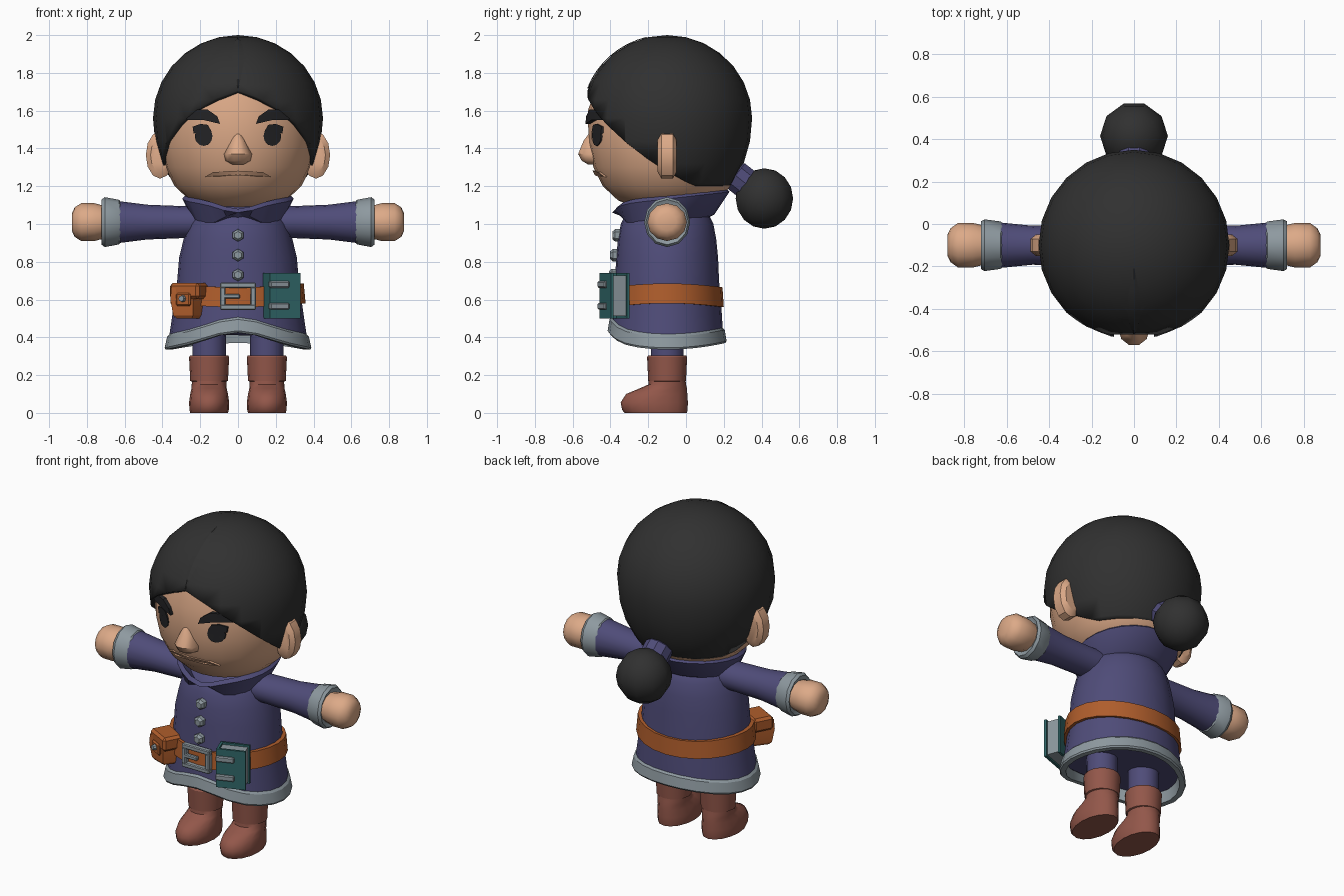
import bpy, bmesh, math
from mathutils import Matrix, Vector

if "Cube" in bpy.data.objects:
    bpy.data.objects.remove(bpy.data.objects["Cube"])

I = Matrix.Identity(4)
CY = -0.1  # depth centre of the figure


def mat(name, r, g, b):
    m = bpy.data.materials.new(name)
    m.diffuse_color = (r, g, b, 1)
    m.use_nodes = True
    m.node_tree.nodes["Principled BSDF"].inputs["Base Color"].default_value = m.diffuse_color
    return m


SKIN = mat("skin", .72, .40, .245)
HAIR = mat("hair black", .03, .03, .03)
BROW = mat("eye black", .018, .018, .02)
COAT = mat("coat purple", .078, .072, .19)
TRIM = mat("trim grey", .27, .32, .35)
LEATHER = mat("belt orange", .43, .11, .025)
BOOT = mat("boot brown", .29, .095, .068)
TEAL = mat("book teal", .03, .135, .14)


def T(x, y, z, rz=0.0):
    return Matrix.Translation((x, y, z)) @ Matrix.Rotation(math.radians(rz), 4, 'Z')


def finish(name, bm, m, M=I, angle=32):
    bmesh.ops.recalc_face_normals(bm, faces=bm.faces[:])
    me = bpy.data.meshes.new(name)
    bm.transform(M)
    bm.to_mesh(me)
    bm.free()
    me.materials.append(m)
    ob = bpy.data.objects.new(name, me)
    bpy.context.collection.objects.link(ob)
    bpy.ops.object.select_all(action='DESELECT')
    ob.select_set(True)
    bpy.context.view_layer.objects.active = ob
    bpy.ops.object.shade_smooth_by_angle(angle=math.radians(angle))
    return ob


def loft(name, rings, m, n=16, M=I, warp=None, closed=False, angle=32):
    """Stack of elliptical rings (z, rx, ry, cy); closed joins last to first."""
    bm = bmesh.new()
    loops = []
    for k, (z, rx, ry, cy) in enumerate(rings):
        loop = []
        for i in range(n):
            a = 2 * math.pi * i / n
            dz = warp(a, k) if warp else 0
            loop.append(bm.verts.new((rx * math.cos(a), cy + ry * math.sin(a), z + dz)))
        loops.append(loop)
    pairs = list(zip(loops, loops[1:]))
    if closed:
        pairs.append((loops[-1], loops[0]))
    else:
        bm.faces.new(loops[0])
        bm.faces.new(loops[-1])
    for p, q in pairs:
        for i in range(n):
            j = (i + 1) % n
            bm.faces.new((p[i], p[j], q[j], q[i]))
    return finish(name, bm, m, M, angle)


def box(name, size, M, m, bevel=0.0):
    bm = bmesh.new()
    bmesh.ops.create_cube(bm, size=1, matrix=Matrix.Diagonal((*size, 1)))
    if bevel:
        bmesh.ops.bevel(bm, geom=bm.edges[:], offset=bevel, segments=1, affect='EDGES')
    return finish(name, bm, m, M, 20)


# ---- head ----
HEAD = [(1.09, .17), (1.125, .255), (1.2, .335), (1.3, .385), (1.42, .41), (1.6, .415), (1.75, .36), (1.85, .22)]
loft("head", [(z, r, r + .005, CY) for z, r in HEAD], SKIN, 24)


def face_y(x, z):
    for (z0, r0), (z1, r1) in zip(HEAD, HEAD[1:]):
        if z0 <= z <= z1:
            r = r0 + (r1 - r0) * (z - z0) / (z1 - z0)
            return CY - math.sqrt(r * r - x * x)


def face_plate(name, pts, m, off):
    """Outline in x, z wrapped onto the face and thickened."""
    bm = bmesh.new()
    front = [bm.verts.new((x, face_y(x, z) - off, z)) for x, z in pts]
    back = [bm.verts.new((x, face_y(x, z) + .03, z)) for x, z in pts]
    n = len(pts)
    c = Vector((sum(p[0] for p in pts) / n, 0, sum(p[1] for p in pts) / n))
    c.y = face_y(c.x, c.z) - off
    mid = bm.verts.new(c)
    for i in range(n):
        j = (i + 1) % n
        bm.faces.new((front[i], front[j], back[j], back[i]))
        bm.faces.new((front[i], front[j], mid))
    return finish(name, bm, m)


for s, side in ((-1, "left"), (1, "right")):
    eye = [(s * (.182 + .047 * math.cos(a)), 1.465 + .052 * math.sin(a))
           for a in (math.pi * k / 6 for k in range(12))]
    face_plate(side + "_eye", eye, BROW, .009)
    lash = [(.14, 1.49), (.16, 1.525), (.2, 1.53), (.24, 1.515), (.235, 1.48), (.19, 1.485)]
    face_plate(side + "_lash", [(s * x, z) for x, z in lash], BROW, .012)
    brow = [(.095, 1.53), (.11, 1.57), (.16, 1.605), (.22, 1.605), (.275, 1.57), (.27, 1.55), (.18, 1.55)]
    face_plate(side + "_brow", [(s * x, z) for x, z in brow], BROW, .03)
    # ear: flattened rounded disc facing forward
    loft(side + "_ear", [(-.05, .05, .09, 0), (-.03, .075, .125, 0), (.03, .075, .125, 0), (.05, .05, .09, 0)],
         SKIN, 12, Matrix.Translation((s * .413, CY, 1.365)) @ Matrix.Rotation(math.pi / 2, 4, 'X'))

face_plate("lips", [(-.175, 1.25), (-.13, 1.275), (0, 1.282), (.13, 1.275), (.175, 1.25), (.1, 1.252), (0, 1.257), (-.1, 1.252)],
           SKIN, .018)
loft("nose", [(1.315, .03, .03, -.49), (1.335, .066, .065, -.49), (1.37, .074, .08, -.495),
              (1.44, .04, .05, -.495), (1.485, .014, .015, -.495)], SKIN, 10, angle=45)

# ---- hair cap: half ellipsoid trimmed along the hairline, then mirrored ----
bm = bmesh.new()
bmesh.ops.create_uvsphere(bm, u_segments=24, v_segments=14, radius=1)
for v in bm.verts:
    v.co = (v.co.x * .45, CY + v.co.y * .45, 1.56 + v.co.z * (.44 if v.co.z > 0 else .55))
for co, no in (((0, 0, 0), (1, 0, 0)), ((0, -.54, 1.72), (.35, .7, 1)), ((0, 0, 1.2), (0, 0, 1))):
    bmesh.ops.bisect_plane(bm, geom=bm.verts[:] + bm.edges[:] + bm.faces[:], plane_co=co, plane_no=no,
                           clear_inner=True)
bmesh.ops.mirror(bm, geom=bm.verts[:] + bm.edges[:] + bm.faces[:], axis='X', merge_dist=.0005)
bmesh.ops.remove_doubles(bm, verts=bm.verts[:], dist=.0005)
hair = finish("hair_cap", bm, HAIR)
mod = hair.modifiers.new("thickness", 'SOLIDIFY')
mod.thickness, mod.offset = .05, -1

# parting: thin leaf over the crown
bm = bmesh.new()
rows = []
for k in range(9):
    p = math.radians(21 + 55 * k / 8)
    w = .03 * math.sin(math.pi * k / 8) + .001
    rows.append([bm.verts.new((x, CY - r * .45 * math.cos(p), 1.56 + r * .44 * math.sin(p)))
                 for x, r in ((-w, .998), (0, 1.008), (w, .998))])
for a, b in zip(rows, rows[1:]):
    for i in (0, 1):
        bm.faces.new((a[i], a[i + 1], b[i + 1], b[i]))
finish("hair_parting", bm, HAIR, angle=10)

# bun and its tie
bm = bmesh.new()
bmesh.ops.create_uvsphere(bm, u_segments=10, v_segments=8, radius=.16)
finish("hair_bun", bm, HAIR, T(0, .415, 1.135, 18), 50)
tilt = Matrix.Translation((0, .29, 1.235)) @ Matrix.Rotation(math.radians(-128), 4, 'X')
loft("hair_tie", [(-.06, .06, .06, 0), (-.035, .085, .085, 0), (.035, .085, .085, 0), (.05, .06, .06, 0)], COAT, 10, tilt)


# ---- coat ----
def hem(a, k=0):
    f, b = max(0, -math.sin(a)), max(0, math.sin(a))
    return .045 * f ** 2 + .045 * f ** 8 + .035 * b ** 2


loft("coat", [(.40, .365, .295, CY), (.55, .343, .288, CY), (.7, .322, .275, CY), (.82, .312, .27, CY),
              (.92, .288, .26, CY), (1.0, .265, .245, CY), (1.07, .22, .21, CY), (1.11, .15, .15, CY)],
     COAT, 24, warp=lambda a, k: hem(a) if k == 0 else 0)
loft("coat_hem", [(.335, .383, .308, CY), (.345, .388, .315, CY), (.405, .375, .305, CY), (.42, .36, .29, CY),
                  (.41, .34, .275, CY), (.335, .35, .28, CY)], TRIM, 24, warp=hem, closed=True)


def collar_warp(a, k):
    notch = max(0, -math.sin(a)) ** 10
    if k < 2:
        return .07 * notch + .03 * math.sin(a)
    return .035 * math.sin(a) - .04 * notch


loft("collar", [(1.0, .21, .21, CY), (1.02, .24, .25, CY), (1.135, .295, .31, -.08), (1.155, .275, .29, -.08),
                (1.08, .2, .21, -.09)], COAT, 24, warp=collar_warp)

for i, (z, y) in enumerate(((.94, -.36), (.835, -.372), (.73, -.378))):
    loft("button_%d" % (i + 1), [(0, .033, .033, 0), (.025, .033, .033, 0), (.04, .02, .02, 0)], TRIM, 6,
         Matrix.Translation((0, y + .01, z)) @ Matrix.Rotation(math.pi / 2, 4, 'X') @ Matrix.Rotation(math.pi / 6, 4, 'Z'))

# ---- arms, legs ----
for s, side in ((-1, "left"), (1, "right")):
    M = Matrix.Translation((0, CY, 1.01)) @ Matrix.Rotation(s * math.pi / 2, 4, 'Y')
    loft(side + "_sleeve", [(.1, .085, .1, 0), (.3, .085, .095, 0), (.48, .092, .092, 0), (.64, .112, .108, 0)], COAT, 16, M)
    loft(side + "_cuff", [(.615, .1, .1, 0), (.63, .118, .112, 0), (.705, .132, .122, 0), (.722, .12, .112, 0),
                          (.71, .095, .095, 0)], TRIM, 12, M)
    loft(side + "_hand", [(.66, .08, .08, 0), (.73, .092, .098, 0), (.76, .1, .105, 0), (.83, .1, .105, 0),
                          (.865, .078, .08, 0), (.88, .045, .05, 0)], SKIN, 12, M, angle=50)
    L = T(s * .153, 0, 0)
    loft(side + "_trouser", [(.25, .088, .088, CY), (.55, .09, .09, CY)], COAT, 14, L)
    loft(side + "_boot_foot", [(0, .1, .165, -.16), (.015, .104, .173, -.165), (.055, .106, .178, -.168),
                               (.1, .1, .162, -.155), (.13, .093, .125, -.12), (.15, .092, .1, -.1),
                               (.2, .09, .095, CY)], BOOT, 16, L, angle=45)
    loft(side + "_boot_shaft", [(.165, .09, .09, CY), (.17, .1, .1, CY), (.295, .106, .106, CY), (.305, .1, .1, CY),
                                (.3, .08, .08, CY)], BOOT, 16, L)


# ---- belt, buckle ----
loft("belt", [(.56, .34, .285, CY), (.56, .358, .3, CY), (.665, .348, .293, CY), (.665, .32, .27, CY)], LEATHER, 24,
     warp=lambda a, k: .02 * math.cos(a) ** 2, closed=True)
for name, sx, sz, x, z in (("top", .19, .028, 0, .676), ("bottom", .19, .028, 0, .559),
                           ("left", .028, .1, -.081, .617), ("right", .028, .1, .081, .617)):
    box("buckle_" + name, (sx, .035, sz), T(x, -.407, z), TRIM, .005)
box("buckle_prong", (.09, .025, .024), T(-.035, -.412, .617), TRIM, .005)

# ---- book hanging on the belt ----
B = T(.233, -.378, .62, 20)
for y, name in ((-.045, "front"), (.045, "back")):
    box("book_cover_" + name, (.17, .014, .24), B @ T(0, y, 0), TEAL)
box("book_spine", (.014, .104, .24), B @ T(-.08, 0, 0), TEAL)
box("book_pages", (.15, .08, .215), B @ T(0, 0, 0), TRIM)
for z, name in ((.06, "upper"), (-.055, "lower")):
    box("book_band_" + name, (.11, .03, .035), B @ T(-.035, -.05, z), TRIM, .006)

# ---- belt pouch ----
P = T(-.258, -.335, 0, -28)
loft("pouch_body", [(.5, .07, .05, 0), (.515, .088, .066, 0), (.6, .105, .07, 0), (.66, .1, .06, 0)], LEATHER, 4,
     P @ Matrix.Rotation(math.pi / 4, 4, 'Z') @ Matrix.Diagonal((1, 1, 1, 1)))
box("pouch_flap", (.175, .13, .085), P @ T(0, 0, .645), LEATHER, .015)
box("pouch_tongue", (.085, .02, .07), P @ T(0, -.065, .6), LEATHER, .008)
loft("pouch_stud", [(0, .02, .02, 0), (.02, .016, .016, 0)], TRIM, 8,
     P @ T(0, -.072, .605) @ Matrix.Rotation(math.pi / 2, 4, 'X'))
